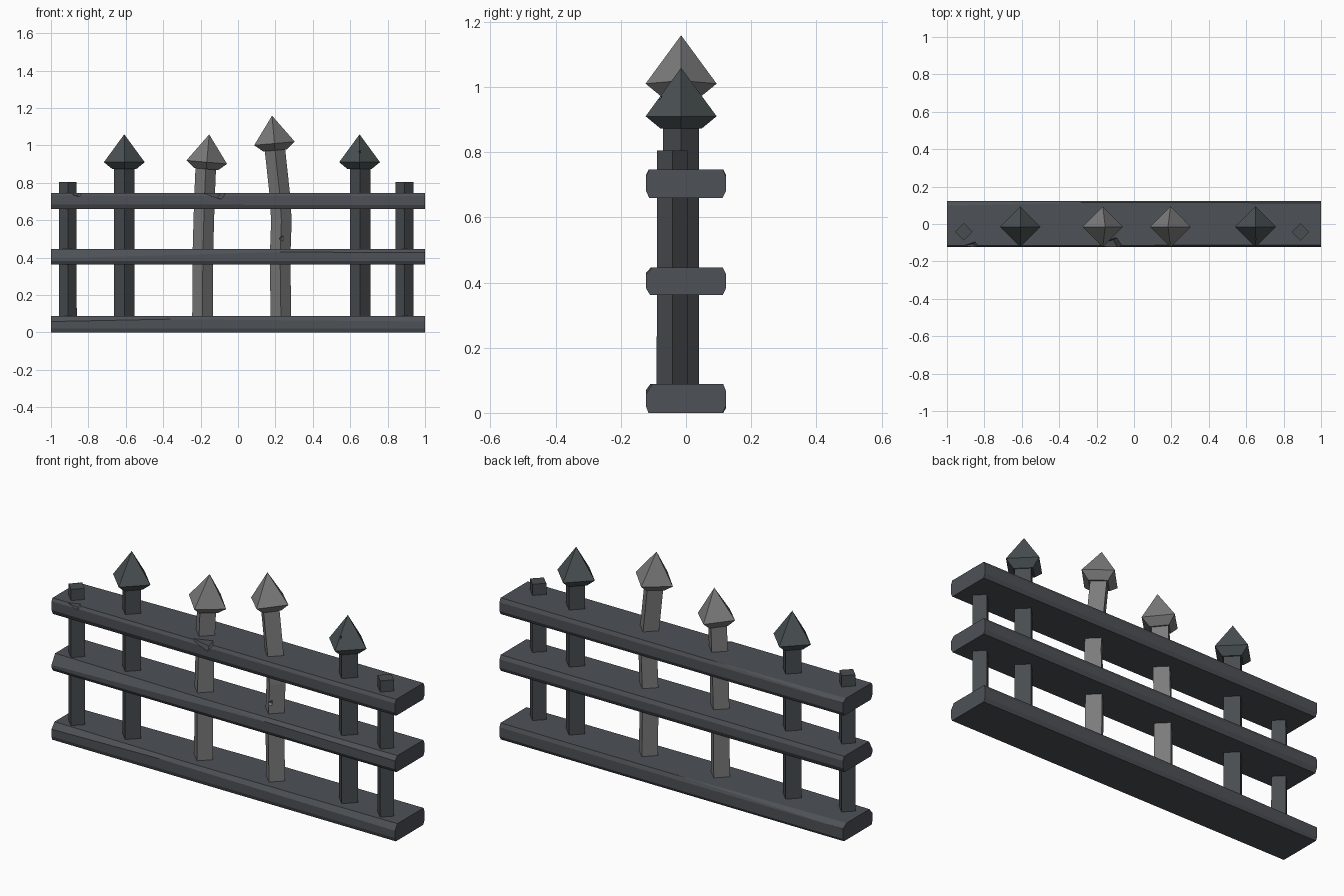
import bpy, bmesh, math
from mathutils import Vector, Matrix

if "Cube" in bpy.data.objects:
    bpy.data.objects.remove(bpy.data.objects["Cube"])


def material(name, rgb):
    m = bpy.data.materials.new(name)
    m.diffuse_color = (*rgb, 1)
    m.use_nodes = True
    m.node_tree.nodes["Principled BSDF"].inputs["Base Color"].default_value = m.diffuse_color
    return m


SLATE = material("slate_rail", (0.075, 0.082, 0.092))
IRON = material("dark_post", (0.065, 0.074, 0.080))
TIP = material("dark_spike", (0.070, 0.085, 0.088))
GREY = material("worn_grey", (0.20, 0.20, 0.20))


def finish(bm, name, mat):
    bmesh.ops.recalc_face_normals(bm, faces=bm.faces)
    me = bpy.data.meshes.new(name)
    bm.to_mesh(me)
    bm.free()
    me.materials.append(mat)
    ob = bpy.data.objects.new(name, me)
    bpy.context.collection.objects.link(ob)
    return ob


def shave(bm, co, no):
    """Slice off everything beyond a plane and cap the cut."""
    bmesh.ops.bisect_plane(bm, geom=bm.verts[:] + bm.edges[:] + bm.faces[:],
                           plane_co=co, plane_no=no, clear_outer=True)
    bmesh.ops.holes_fill(bm, edges=[e for e in bm.edges if e.is_boundary], sides=0)


def notch(ob, point, size, direction):
    """Chip a pyramid-shaped bite whose deepest point is `point`."""
    bm = bmesh.new()
    bmesh.ops.create_cone(bm, cap_ends=True, segments=3, radius1=0, radius2=size[0], depth=size[1])
    bmesh.ops.remove_doubles(bm, verts=bm.verts, dist=1e-5)
    rot = Vector(direction).to_track_quat('Z', 'X').to_matrix().to_4x4()
    bm.transform(Matrix.Translation(point) @ rot @ Matrix.Translation((0, 0, size[1] / 2)))
    cutter = finish(bm, "chip_cutter", ob.data.materials[0])
    mod = ob.modifiers.new("chip", 'BOOLEAN')
    mod.operation, mod.solver, mod.object = 'DIFFERENCE', 'EXACT', cutter
    bpy.context.view_layer.objects.active = ob
    bpy.ops.object.modifier_apply(modifier=mod.name)
    bpy.data.objects.remove(cutter)


def rail(name, z0, z1, chips):
    """Beam with long worn edges; chip = (y side, z side, width, depth left, depth right)."""
    bm = bmesh.new()
    bmesh.ops.create_cube(bm, size=1, matrix=Matrix.Translation((0, 0, (z0 + z1) / 2))
                          @ Matrix.Diagonal((2, 0.245, z1 - z0, 1)))
    for s, t, w, d0, d1 in chips:
        z, y = (z1 if t > 0 else z0), s * 0.1225
        a, b = Vector((-1, y, z - t * d0)), Vector((1, y, z - t * d1))
        c = Vector((-1, y - s * w, z))
        n = (b - a).cross(c - a).normalized()
        if n.dot(Vector((0, s, t))) < 0:
            n = -n
        shave(bm, a, n)
    return finish(bm, name, SLATE)


def loft(name, rings, mat, tip=None, pivot=None, tilt=0):
    """Diamond sections (x, y, z, radius), optionally closed to a point."""
    bm = bmesh.new()
    loops = [[bm.verts.new((x + r * math.cos(k * math.pi / 2), y + r * math.sin(k * math.pi / 2), z))
              for k in range(4)] for x, y, z, r in rings]
    for lo, hi in zip(loops, loops[1:]):
        for k in range(4):
            bm.faces.new((lo[k], lo[(k + 1) % 4], hi[(k + 1) % 4], hi[k]))
    bm.faces.new(loops[0][::-1])
    if tip:
        apex = bm.verts.new(tip)
        for k in range(4):
            bm.faces.new((loops[-1][k], loops[-1][(k + 1) % 4], apex))
    else:
        bm.faces.new(loops[-1])
    if tilt:
        bmesh.ops.rotate(bm, verts=bm.verts, cent=pivot,
                         matrix=Matrix.Rotation(math.radians(tilt), 3, 'Y'))
    return finish(bm, name, mat)


# Three long rails with worn edges
rail("bottom_rail", 0, 0.088, [(-1, 1, 0.008, 0.012, 0.03), (-1, 1, 0.025, 0.03, -0.01),
                               (-1, -1, 0.007, 0.02, 0.02), (1, 1, 0.008, 0.02, 0.02),
                               (1, 1, 0.03, 0.02, -0.01), (1, -1, 0.008, 0.015, 0.02)])
rail("middle_rail", 0.362, 0.446, [(-1, 1, 0.03, 0.05, -0.004), (-1, 1, 0.01, 0.01, 0.02),
                                   (-1, -1, 0.012, 0.02, 0.02), (1, 1, 0.01, 0.02, 0.02),
                                   (1, -1, 0.012, 0.025, 0.02)])
top = rail("top_rail", 0.66, 0.746, [(-1, 1, 0.008, 0.015, 0.018), (-1, -1, 0.012, 0.025, 0.02),
                                     (1, 1, 0.007, 0.015, 0.02), (1, 1, 0.025, 0.015, -0.012),
                                     (1, -1, 0.01, 0.02, 0.02)])
notch(top, (-0.11, -0.085, 0.718), (0.2, 0.09), (0, -0.6, 0.8))
notch(top, (-0.86, -0.105, 0.73), (0.22, 0.08), (0, -0.6, 0.8))

# Short end posts
for side, x in (("left", -0.91), ("right", 0.89)):
    p = loft(side + "_end_post", [(x, -0.042, 0.03, 0.048), (x, -0.042, 0.805, 0.047)], IRON)
    notch(p, (x, -0.065, 0.57), (0.06, 0.05), (0.2, -1, 0))

# Spiked posts: name, shaft path (x, z), head centre, head base height, tilt, colours
Y = -0.015
spikes = [
    ("left_outer", [(-0.608, 0.03), (-0.608, 0.89)], (-0.608, 0.91), 0, IRON, TIP),
    ("left_inner", [(-0.19, 0.03), (-0.188, 0.42), (-0.18, 0.7), (-0.172, 0.89)],
     (-0.167, 0.91), 5, GREY, GREY),
    ("right_inner", [(0.23, 0.03), (0.225, 0.4), (0.232, 0.6), (0.222, 0.75), (0.196, 0.99)],
     (0.195, 1.01), -5, GREY, GREY),
    ("right_outer", [(0.653, 0.03), (0.653, 0.89)], (0.65, 0.91), 0, IRON, TIP),
]
for name, path, (hx, hz), tilt, shaft_mat, head_mat in spikes:
    shaft = loft(name + "_post", [(x, Y, z, 0.055) for x, z in path], shaft_mat)
    notch(shaft, (path[0][0], Y - 0.035, 0.19 if "left" in name else 0.5),
          (0.07, 0.05), (0.3, -1, 0.1))
    head = loft(name + "_spike", [(hx, Y, hz - 0.037, 0.064), (hx, Y, hz, 0.109)], head_mat,
                tip=(hx, Y, hz + 0.149), pivot=(hx, Y, hz), tilt=tilt)
    # worn bite on the front ridge or corner of each head
    if tilt < 0:
        notch(head, (hx, Y - 0.088, hz), (0.06, 0.05), (0.1, -1, -0.1))
    elif tilt == 0:
        notch(head, (hx, Y - 0.05, hz + 0.05), (0.04, 0.06), (0.1, -1, 0.5))
